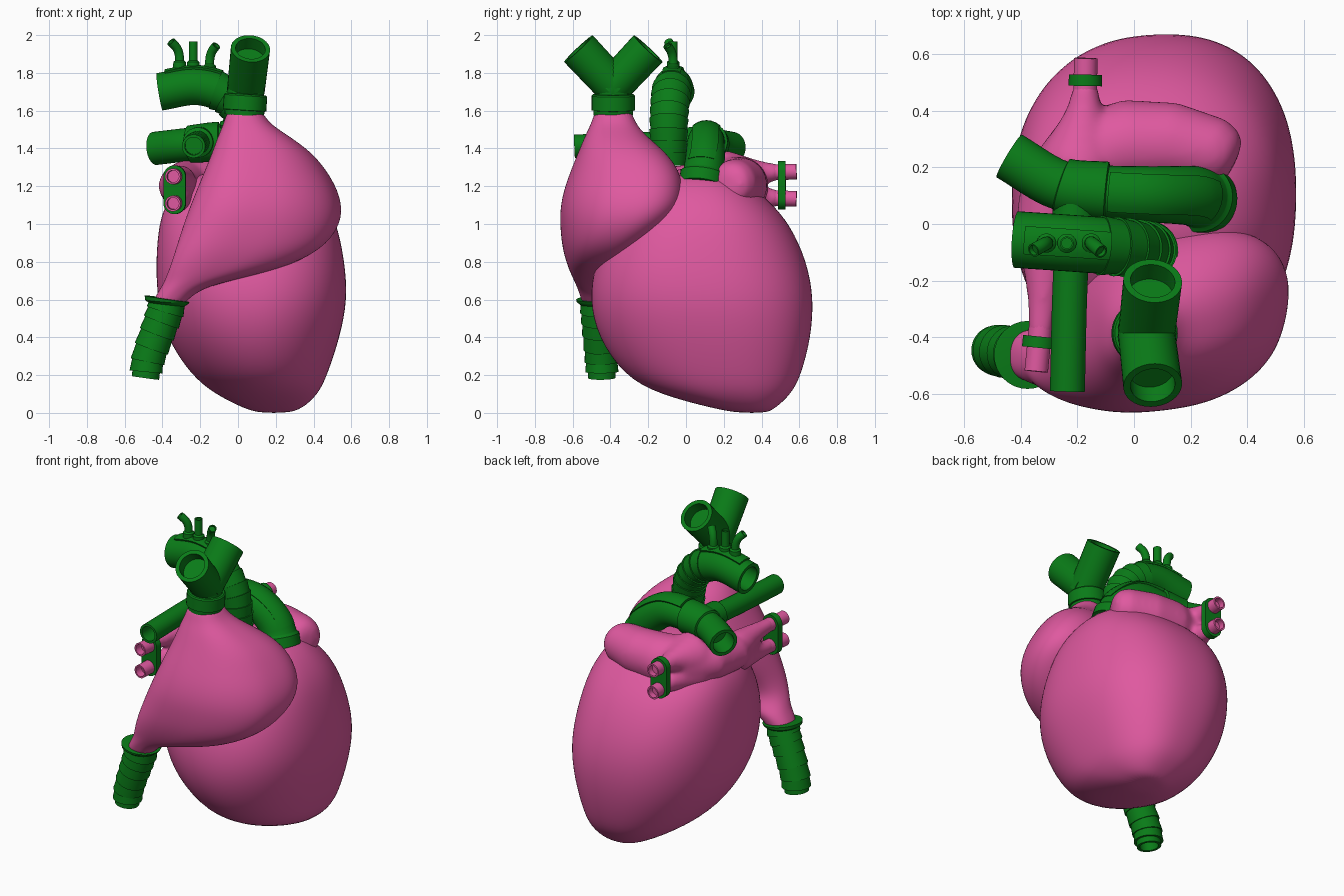
import bpy, bmesh
from math import sin, cos, pi, copysign
from mathutils import Vector

if "Cube" in bpy.data.objects:
    bpy.data.objects.remove(bpy.data.objects["Cube"])


def material(name, rgb):
    m = bpy.data.materials.new(name)
    m.diffuse_color = (*rgb, 1)
    m.use_nodes = True
    m.node_tree.nodes["Principled BSDF"].inputs["Base Color"].default_value = m.diffuse_color
    return m


PINK = material("tissue_pink", (0.74, 0.10, 0.35))
GREEN = material("vessel_green", (0.003, 0.2, 0.009))


def finish(name, bm, mat, angle=0.6):
    bmesh.ops.recalc_face_normals(bm, faces=bm.faces)
    me = bpy.data.meshes.new(name)
    bm.to_mesh(me)
    bm.free()
    me.materials.append(mat)
    ob = bpy.data.objects.new(name, me)
    bpy.context.collection.objects.link(ob)
    bpy.ops.object.select_all(action='DESELECT')
    ob.select_set(True)
    bpy.context.view_layer.objects.active = ob
    bpy.ops.object.shade_smooth_by_angle(angle=angle)
    return ob


def loft(bm, rings):
    vs = [[bm.verts.new(p) for p in r] for r in rings]
    n = len(rings[0])
    for a, b in zip(vs, vs[1:]):
        for i in range(n):
            j = (i + 1) % n
            bm.faces.new((a[i], a[j], b[j], b[i]))
    bm.faces.new(vs[0][::-1])
    bm.faces.new(vs[-1])


def spline(pts, t):
    """Point on a Catmull-Rom curve, t in 0..1."""
    p = [Vector(q) for q in pts]
    p = [2 * p[0] - p[1]] + p + [2 * p[-1] - p[-2]]
    f = t * (len(pts) - 1)
    i = max(0, min(int(f), len(pts) - 2))
    u = f - i
    a, b, c, d = p[i:i + 4]
    return 0.5 * (2 * b + (c - a) * u + (2 * a - 5 * b + 4 * c - d) * u * u
                  + (3 * b - a - 3 * c + d) * u ** 3)


def tangent(pts, t):
    return (spline(pts, min(1, t + .01)) - spline(pts, max(0, t - .01))).normalized()


def sweep(bm, pts, prof, n=32, hollow=0.0):
    """Round tube along a curve; prof lists (t, radius), hollow is bore depth in t."""
    prof = list(prof)
    if hollow:
        r = prof[-1][1]
        prof += [(1, r * .76), (1 - hollow, r * .76)]
    tan = tangent(pts, prof[0][0])
    side = tan.orthogonal().normalized()
    rings = []
    for t, r in prof:
        new = tangent(pts, t)
        side = tan.rotation_difference(new) @ side
        tan = new
        c, up = spline(pts, t), tan.cross(side)
        rings.append([c + r * (cos(2 * pi * i / n) * side + sin(2 * pi * i / n) * up)
                      for i in range(n)])
    loft(bm, rings)


def even(t0, t1, r0, r1, n=10):
    return [(t0 + (t1 - t0) * i / n, r0 + (r1 - r0) * i / n) for i in range(n + 1)]


def ribs(t0, t1, r0, r1, n, lip=.004):
    """Overlapping sleeves, each slightly wider at its far end."""
    out = []
    for i in range(n):
        a, b = i / n, (i + 1) / n
        out += [(t0 + (t1 - t0) * a, r0 + (r1 - r0) * a - lip),
                (t0 + (t1 - t0) * b, r0 + (r1 - r0) * b + lip)]
    return out


def strap(name, pts, t0, t1, spread, lo, hi):
    """Raised curved panel on top of a vessel, spread is its half angle."""
    bm = bmesh.new()
    arc = [spread * (i / 3 - 1) for i in range(7)]
    prof = [(a, hi) for a in arc] + [(a, lo) for a in arc[::-1]]
    rings = []
    for i in range(15):
        t = t0 + (t1 - t0) * i / 14
        tan, c = tangent(pts, t), spline(pts, t)
        side = tan.cross(Vector((0, 0, 1))).normalized()
        up = side.cross(tan)
        rings.append([c + side * r * sin(a) + up * r * cos(a) for a, r in prof])
    loft(bm, rings)
    return finish(name, bm, GREEN)


def fat(v, p=2.35):
    return copysign(abs(v) ** (2 / p), v)


def organ(name, rows, trim=0, n=32):
    """Smooth body from (z, xmin, xmax, ymin, ymax, skew) sections.
    trim shaves the front left corner of skewed sections."""
    bm = bmesh.new()
    rings = []
    for z, x0, x1, y0, y1, k in rows:
        ring = []
        for i in range(n):
            a = 2 * pi * (i + .5) / n
            g = .513 * (1 - trim * k * max(0, -cos(a) - sin(a) - 1))
            ring.append(((x0 + x1) / 2 + (x1 - x0) * g * fat(cos(a)),
                         (y0 + y1) / 2 + (y1 - y0) * g * fat(sin(a + k)), z))
        rings.append(ring)
    loft(bm, rings)
    ob = finish(name, bm, PINK, pi)
    sub = ob.modifiers.new("smooth", 'SUBSURF')
    sub.levels = sub.render_levels = 2
    return ob


# Large rear chamber with the apex
organ("ventricle_body", [
    (0, .12, .26, .28, .42, 0), (.02, .04, .335, .16, .465, .05), (.1, -.12, .42, -.15, .55, .1),
    (.2, -.245, .465, -.33, .6, .12), (.4, -.375, .53, -.465, .65, .1),
    (.6, -.42, .57, -.505, .665, .05), (.8, -.425, .555, -.47, .63, 0),
    (1.0, -.41, .515, -.385, .54, 0), (1.12, -.37, .455, -.29, .435, 0),
    (1.22, -.28, .37, -.18, .32, 0), (1.28, -.16, .25, -.08, .22, 0),
    (1.3, -.02, .12, .01, .12, 0)], trim=2.5)

# Front chamber running between the upper and lower veins
organ("front_chamber", [
    (.56, -.455, -.3, -.54, -.38, 0), (.61, -.44, -.26, -.555, -.375, 0),
    (.67, -.4, -.17, -.575, -.36, .05), (.72, -.375, .05, -.6, -.36, .15),
    (.78, -.35, .27, -.625, -.34, .25), (.87, -.32, .44, -.65, -.25, .3),
    (.98, -.285, .525, -.66, -.11, .3), (1.08, -.25, .545, -.66, -.03, .3),
    (1.18, -.21, .52, -.64, -.02, .3), (1.28, -.17, .465, -.605, -.04, .3),
    (1.38, -.13, .385, -.565, -.11, .25), (1.47, -.1, .26, -.53, -.22, .15),
    (1.54, -.07, .15, -.495, -.275, .1), (1.62, -.05, .12, -.475, -.295, 0)])

# Rear atrium, fused from swept volumes
bm = bmesh.new()
sweep(bm, [(.35, .205, 1.215), (.23, .265, 1.21), (.03, .285, 1.2), (-.18, .24, 1.205),
           (-.305, .08, 1.21), (-.31, -.15, 1.19)],
      [(0, .05), (.025, .09), (.07, .115), (.14, .13), (.3, .148), (.45, .158),
       (.6, .15), (.75, .125), (.9, .108), (1, .08)])
back_veins, front_veins = [], []
for s in (-.072, .072):
    back_veins.append([(-.19, .22, 1.2 + s * .6), (-.175, .4, 1.205 + s * .9),
                       (-.17, .585, 1.205 + s)])
    front_veins.append([(-.31, -.08, 1.185 + s * .5), (-.322, -.28, 1.183 + s * .9),
                        (-.345, -.52, 1.18 + s)])
base = [(0, .15), (.12, .135), (.25, .11), (.38, .085), (.5, .066), (.62, .053), (.75, .044)]
for v in back_veins:
    sweep(bm, v, base)
for v in front_veins:
    sweep(bm, v, [(t, .044 + (r - .044) * .45) for t, r in base])
atrium = finish("rear_atrium", bm, PINK, pi)
rm = atrium.modifiers.new("fuse", 'REMESH')
rm.mode, rm.voxel_size, rm.use_smooth_shade = 'VOXEL', .014, True
sm = atrium.modifiers.new("soften", 'SMOOTH')
sm.factor, sm.iterations = .5, 16

# Open vein ends and the clamps holding each pair
for side, veins in (("back", back_veins), ("front", front_veins)):
    for k, v in zip(("lower", "upper"), veins):
        bm = bmesh.new()
        sweep(bm, v, even(.6, 1, .042, .042, 4), 20, .1)
        finish(f"{side}_vein_{k}", bm, PINK)
    mid = (spline(veins[0], .79) + spline(veins[1], .79)) / 2
    d = tangent(veins[0], .79)
    d.z = 0
    d.normalize()
    across = Vector((d.y, -d.x, 0))
    bm = bmesh.new()
    rings = []
    for o in (-.02, .02):
        ring = []
        for i in range(32):
            a = 2 * pi * (i + .5) / 32
            ring.append(mid + d * o + across * .059 * cos(a)
                        + Vector((0, 0, .059 * sin(a) + copysign(.07, sin(a)))))
        rings.append(ring)
    loft(bm, rings)
    finish(f"{side}_vein_clamp", bm, GREEN)

# Y connector on the upper vein
bm = bmesh.new()
sweep(bm, [(.033, -.385, 1.575), (.045, -.385, 1.76)],
      [(0, .104), (.14, .106), (.15, .115), (.56, .115), (.6, .108), (.61, .097), (1, .097)])
for s in (-1, 1):
    sweep(bm, [(.042, -.385 - s * .02, 1.71), (.066, -.385 + s * .184, 1.928)],
          even(0, 1, .1, .104, 3), 32, .25)
finish("upper_vein_y_connector", bm, GREEN)

# Ribbed lower vein
bm = bmesh.new()
sweep(bm, [(-.375, -.462, .605), (-.385, -.46, .54), (-.425, -.455, .43), (-.475, -.447, .29),
           (-.49, -.445, .185)],
      [(0, .11), (.005, .12), (.07, .116), (.12, .1)] + ribs(.13, .92, .1, .084, 6)
      + [(.92, .073), (1, .073)], 32, .15)
finish("ribbed_lower_vein", bm, GREEN)

# Aorta: ribbed rise, smooth arch and open end
arch = [(.05, -.09, 1.22), (.052, -.092, 1.4), (.03, -.09, 1.56), (-.06, -.08, 1.68),
        (-.22, -.068, 1.73), (-.415, -.055, 1.70)]
bm = bmesh.new()
sweep(bm, arch, ribs(.1, .68, .098, .102, 8) + even(.68, 1, .1, .1, 12), 36, .12)
finish("aorta", bm, GREEN)
strap("aorta_top_plate", arch, .68, .95, .46, .06, .112)
for name, x, dx, dy in (("left", -.31, -.045, -.025), ("middle", -.237, 0, 0),
                        ("right", -.15, .035, -.03)):
    z = 1.84 if name != "right" else 1.82
    bm = bmesh.new()
    sweep(bm, [(x, -.068, z - .03), (x, -.068, z + .045), (x + dx * .3, -.068 + dy * .3, z + .09),
               (x + dx, -.068 + dy, z + .125)],
          [(0, .034), (.2, .034), (.24, .024)] + even(.25, 1, .024, .024, 10), 20, .1)
    finish(f"aorta_branch_{name}", bm, GREEN)

# Pulmonary trunk with base collar, sleeve and open elbow
trunk = [(.25, .083, 1.2), (.2, .1, 1.33), (.06, .105, 1.43), (-.11, .115, 1.435),
         (-.27, .14, 1.42), (-.44, .24, 1.40)]
bm = bmesh.new()
sweep(bm, trunk, [(0, .122), (.1, .122), (.115, .11)] + even(.12, .58, .108, .093, 14)
      + [(.585, .106)] + even(.59, .78, .106, .1, 6) + even(.785, 1, .088, .088, 6), 36, .12)
finish("pulmonary_trunk", bm, GREEN)
strap("pulmonary_top_panel", trunk, .16, .57, .7, .06, .11)
bm = bmesh.new()
sweep(bm, [(-.205, .08, 1.435), (-.225, -.2, 1.425), (-.235, -.59, 1.412)],
      [(0, .08), (.18, .08), (.2, .062)] + even(.21, 1, .062, .062, 6), 28, .15)
finish("pulmonary_front_branch", bm, GREEN)
